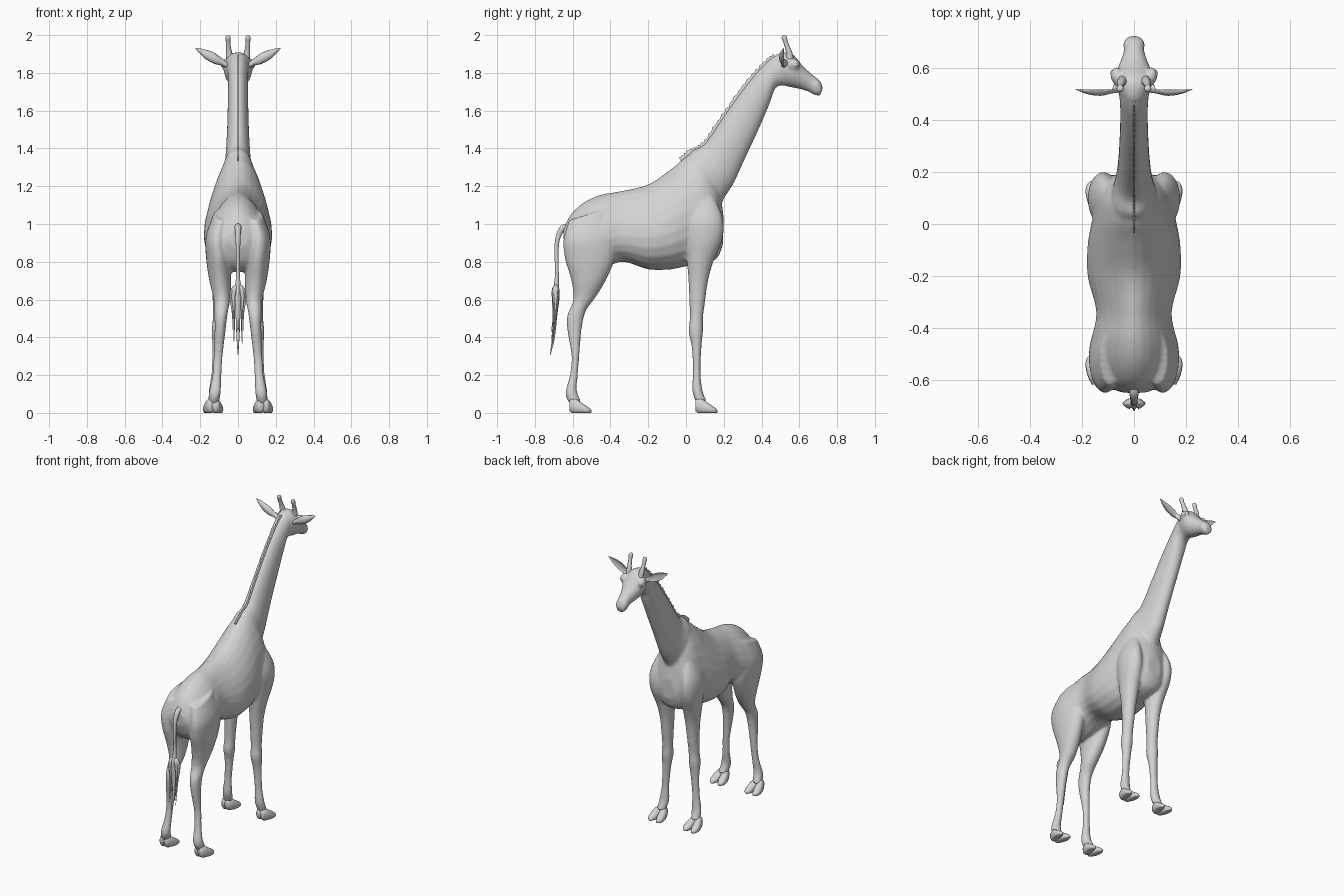
import bpy, bmesh, math, random
from mathutils import Vector

random.seed(4)
cube = bpy.data.objects.get("Cube")
if cube:
    bpy.data.objects.remove(cube, do_unlink=True)

grey = bpy.data.materials.new("plain grey")
grey.use_nodes = True
grey.diffuse_color = (.65, .65, .65, 1)
grey.node_tree.nodes["Principled BSDF"].inputs["Base Color"].default_value = (.65, .65, .65, 1)


def spline(rows, steps=5):
    """Catmull-Rom interpolation of rows of numbers."""
    out = []
    for i in range(len(rows) - 1):
        p, q, r, s = (rows[max(0, min(len(rows) - 1, i + k))] for k in (-1, 0, 1, 2))
        for j in range(steps):
            t = j / steps
            out.append([b + .5 * t * (c - a + t * (2 * a - 5 * b + 4 * c - d + t * (3 * (b - c) + d - a)))
                        for a, b, c, d in zip(p, q, r, s)])
    return out + [list(rows[-1])]


def loft(bm, rows, side=1, egg=0.0, sides=24):
    """Skin rings; a row is edge A (y, z), edge B (y, z), half width, centre x."""
    rings = []
    for ay, az, by, bz, w, x in spline(rows):
        ring = []
        for k in range(sides):
            c, s = math.cos(math.tau * k / sides), math.sin(math.tau * k / sides)
            ring.append(bm.verts.new((side * x + w * c * (1 - egg * s),
                                      (ay + by) / 2 + (ay - by) / 2 * s,
                                      (az + bz) / 2 + (az - bz) / 2 * s)))
        rings.append(ring)
    for one, two in zip(rings, rings[1:]):
        for k in range(sides):
            n = (k + 1) % sides
            bm.faces.new((one[k], one[n], two[n], two[k]))
    bm.faces.new(rings[0])
    bm.faces.new(rings[-1])


def ball(bm, centre, size):
    made = bmesh.ops.create_uvsphere(bm, u_segments=16, v_segments=10, radius=1)["verts"]
    for v in made:
        v.co = Vector(a * b for a, b in zip(v.co, size)) + Vector(centre)


def finish(bm, name, mirror=False):
    bmesh.ops.recalc_face_normals(bm, faces=bm.faces[:])
    for f in bm.faces:
        f.smooth = True
    mesh = bpy.data.meshes.new(name)
    bm.to_mesh(mesh)
    bm.free()
    mesh.materials.append(grey)
    ob = bpy.data.objects.new(name, mesh)
    bpy.context.collection.objects.link(ob)
    if mirror:
        ob.modifiers.new("both sides", "MIRROR").use_mirror_merge = False
    return ob


def tube(name, points):
    """Round tapering curve; a point is x, y, z, radius."""
    curve = bpy.data.curves.new(name, "CURVE")
    curve.dimensions = "3D"
    curve.bevel_depth = 1
    curve.bevel_resolution = 3
    curve.use_fill_caps = True
    line = curve.splines.new("POLY")
    path = spline(points)
    line.points.add(len(path) - 1)
    for p, (x, y, z, r) in zip(line.points, path):
        p.co = (x, y, z, 1)
        p.radius = max(r, .001)
    line.use_smooth = True
    curve.materials.append(grey)
    ob = bpy.data.objects.new(name, curve)
    bpy.context.collection.objects.link(ob)
    return ob


# Body: torso, neck, head and legs fused into one skin
torso = [(-.65, .97, -.645, .88, .05, 0), (-.61, 1.05, -.61, .8, .12, 0), (-.54, 1.115, -.55, .75, .15, 0),
         (-.45, 1.155, -.46, .75, .16, 0), (-.34, 1.175, -.34, .8, .14, 0), (-.2, 1.21, -.2, .76, .172, 0),
         (-.08, 1.29, -.08, .76, .172, 0), (.02, 1.37, .02, .78, .155, 0), (.1, 1.38, .1, .79, .14, 0),
         (.165, 1.25, .165, .82, .11, 0), (.2, 1.03, .195, .89, .05, 0)]
neck = [(-.02, 1.3, .17, .98, .12, 0), (.03, 1.385, .19, 1.11, .09, 0), (.1, 1.425, .25, 1.21, .07, 0),
        (.2, 1.57, .31, 1.34, .06, 0), (.3, 1.71, .38, 1.49, .055, 0), (.4, 1.83, .44, 1.63, .053, 0),
        (.47, 1.89, .475, 1.72, .055, 0), (.52, 1.905, .53, 1.735, .06, 0)]
head = [(.48, 1.9, .47, 1.75, .045, 0), (.53, 1.91, .53, 1.73, .07, 0), (.57, 1.895, .575, 1.72, .074, 0),
        (.62, 1.835, .61, 1.713, .056, 0), (.67, 1.79, .65, 1.7, .04, 0), (.71, 1.757, .68, 1.683, .04, 0),
        (.724, 1.72, .71, 1.678, .025, 0)]
foreleg = [(.02, 1.15, .12, 1.2, .03, .08), (-.005, 1.02, .19, 1.05, .055, .115), (0, .92, .195, .93, .06, .115),
           (.005, .8, .145, .8, .053, .102), (.013, .7, .117, .7, .043, .097), (.018, .58, .1, .58, .036, .098),
           (.02, .5, .09, .5, .034, .1), (.014, .43, .09, .43, .036, .103), (.03, .35, .082, .35, .029, .107),
           (.037, .22, .077, .22, .025, .115), (.033, .12, .087, .12, .032, .122), (.055, .05, .11, .06, .028, .13)]
hindleg = [(-.62, 1.02, -.42, 1.08, .04, .09), (-.648, .92, -.385, .95, .06, .11), (-.642, .82, -.37, .84, .065, .105),
           (-.607, .7, -.42, .71, .058, .095), (-.597, .6, -.48, .61, .045, .085), (-.63, .51, -.53, .54, .035, .09),
           (-.627, .43, -.553, .44, .029, .095), (-.606, .3, -.565, .3, .024, .105), (-.615, .2, -.573, .2, .024, .112),
           (-.638, .1, -.578, .12, .031, .122), (-.61, .04, -.555, .06, .028, .13)]
bm = bmesh.new()
loft(bm, torso, egg=.28)
loft(bm, neck)
loft(bm, head, egg=-.1)
for side in (-1, 1):
    loft(bm, foreleg, side)
    loft(bm, hindleg, side)
    ball(bm, (side * .068, .57, 1.845), (.022, .034, .03))
body = finish(bm, "body")
remesh = body.modifiers.new("fuse", "REMESH")
remesh.mode = "VOXEL"
remesh.voxel_size = .008
remesh.use_smooth_shade = True
soften = body.modifiers.new("soften", "SMOOTH")
soften.factor = .5
soften.iterations = 6

# Cloven hooves: two flat-bottomed toes on each foot
for name, shift in (("front_hooves", 0), ("hind_hooves", -.667)):
    bm = bmesh.new()
    for lean in (-1, 1):
        rows = [(.05, .07, .05, .01, .018, .132 + lean * .012), (.08, .075, .075, -.008, .026, .132 + lean * .018),
                (.12, .05, .12, -.008, .027, .132 + lean * .027), (.15, .03, .15, -.004, .02, .132 + lean * .03),
                (.166, .016, .166, .002, .006, .132 + lean * .028)]
        loft(bm, rows, sides=16)
    for v in bm.verts:
        v.co.y += shift
        v.co.z = max(v.co.z, 0)
    finish(bm, name, mirror=True)

# Ears: cupped leaves opening forward
bm = bmesh.new()
loft(bm, [(.05, 1.85, .05, 1.82, .014, .52), (.085, 1.877, .085, 1.838, .018, .52),
          (.125, 1.906, .125, 1.848, .022, .515), (.17, 1.922, .17, 1.872, .018, .515),
          (.205, 1.93, .205, 1.905, .01, .518), (.224, 1.931, .224, 1.927, .002, .52)], sides=20)
for v in bm.verts:
    x, y, z = v.co
    depth = x - .518
    if depth > 0 and y > .08:
        depth *= -.4
    v.co = (y, .518 + depth, z)
finish(bm, "ears", mirror=True)

# Horns, knobbed at the tip
for side, name in ((-1, "right_horn"), (1, "left_horn")):
    tube(name, [(side * .042, .55, 1.87, .022), (side * .048, .545, 1.91, .016), (side * .052, .53, 1.955, .012),
                (side * .053, .521, 1.983, .014), (side * .053, .518, 1.994, .011), (side * .053, .517, 2, .003)])

# Eyelids
bm = bmesh.new()
ball(bm, (.082, .578, 1.842), (.009, .015, .012))
finish(bm, "eyes", mirror=True)

# Mane: a thin ragged crest along the back of the neck
crest = spline([(-.03, 1.34), (.03, 1.385), (.1, 1.425), (.2, 1.57), (.3, 1.71), (.4, 1.83), (.47, 1.89)], 9)
bm = bmesh.new()
pairs = []
for i, (y, z) in enumerate(crest):
    a, b = crest[max(i - 1, 0)], crest[min(i + 1, len(crest) - 1)]
    out = Vector((0, a[1] - b[1], b[0] - a[0])).normalized()
    base = Vector((0, y, z))
    tip = (.016 if i % 2 else .008) + random.uniform(-.002, .003)
    pairs.append((bm.verts.new(base - out * .02), bm.verts.new(base + out * tip)))
for (a, b), (c, d) in zip(pairs, pairs[1:]):
    bm.faces.new((a, b, d, c))
mane = finish(bm, "mane")
thick = mane.modifiers.new("thickness", "SOLIDIFY")
thick.thickness = .006
thick.offset = 0

# Tail with a tuft of hanging strands
tube("tail", [(0, -.62, .985, .02), (0, -.655, .975, .017), (0, -.68, .92, .013), (0, -.686, .84, .011),
              (0, -.683, .74, .01), (0, -.688, .66, .015), (0, -.692, .61, .018), (0, -.695, .5, .012),
              (0, -.702, .4, .008), (0, -.718, .31, .002)])
for i in range(8):
    angle = math.tau * i / 8
    x, y = math.cos(angle), math.sin(angle)
    end = random.uniform(.34, .46)
    tube("tail_strand", [(0, -.686, .68, .006), (x * .024, -.69 + y * .008, .655, .012),
                         (x * .034, -.69 + y * .011, .61, .01), (x * .028, -.693 + y * .008, .52, .004),
                         (x * .024, -.708 + y * .006, end, .001)])
